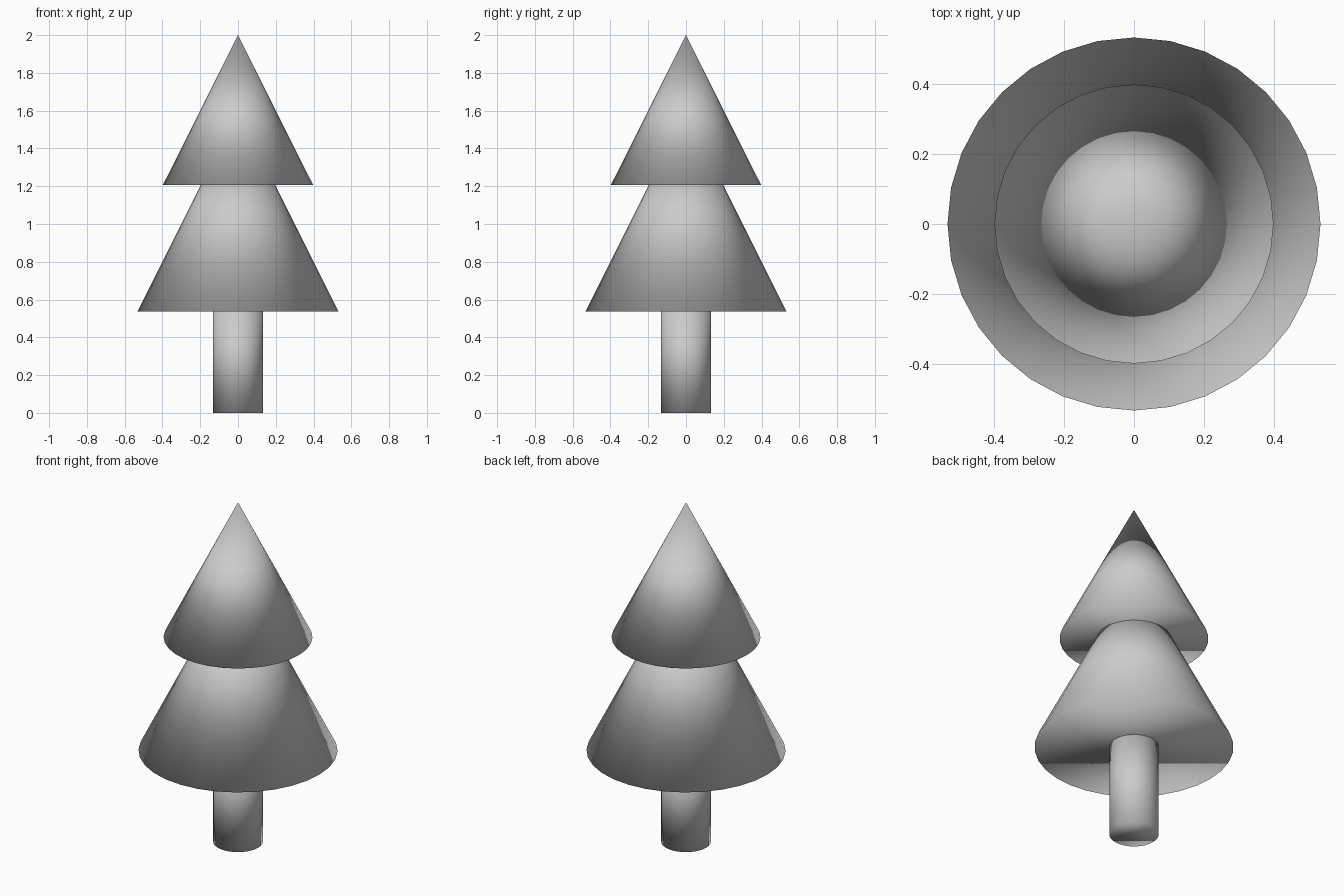
import bpy

if "Cube" in bpy.data.objects:
    bpy.data.objects.remove(bpy.data.objects["Cube"])

SIDES = 32


def solid(name, r_bottom, r_top, z0, z1):
    """Capped cone or cylinder standing on z0, smooth over its rims."""
    bpy.ops.mesh.primitive_cone_add(
        vertices=SIDES, radius1=r_bottom, radius2=r_top,
        depth=z1 - z0, location=(0, 0, (z0 + z1) / 2))
    obj = bpy.context.object
    obj.name = obj.data.name = name
    # the whole model is fully smooth shaded, including the rims
    bpy.ops.object.shade_smooth()
    return obj


# Trunk, pushed slightly into the foliage
solid("trunk", 0.1325, 0.1325, 0.0, 0.56)

# Foliage: two cones of equal slope, the lower tip hidden in the upper one
solid("lower_foliage", 0.532, 0.0, 0.538, 1.6)
solid("upper_foliage", 0.398, 0.0, 1.206, 2.0)
